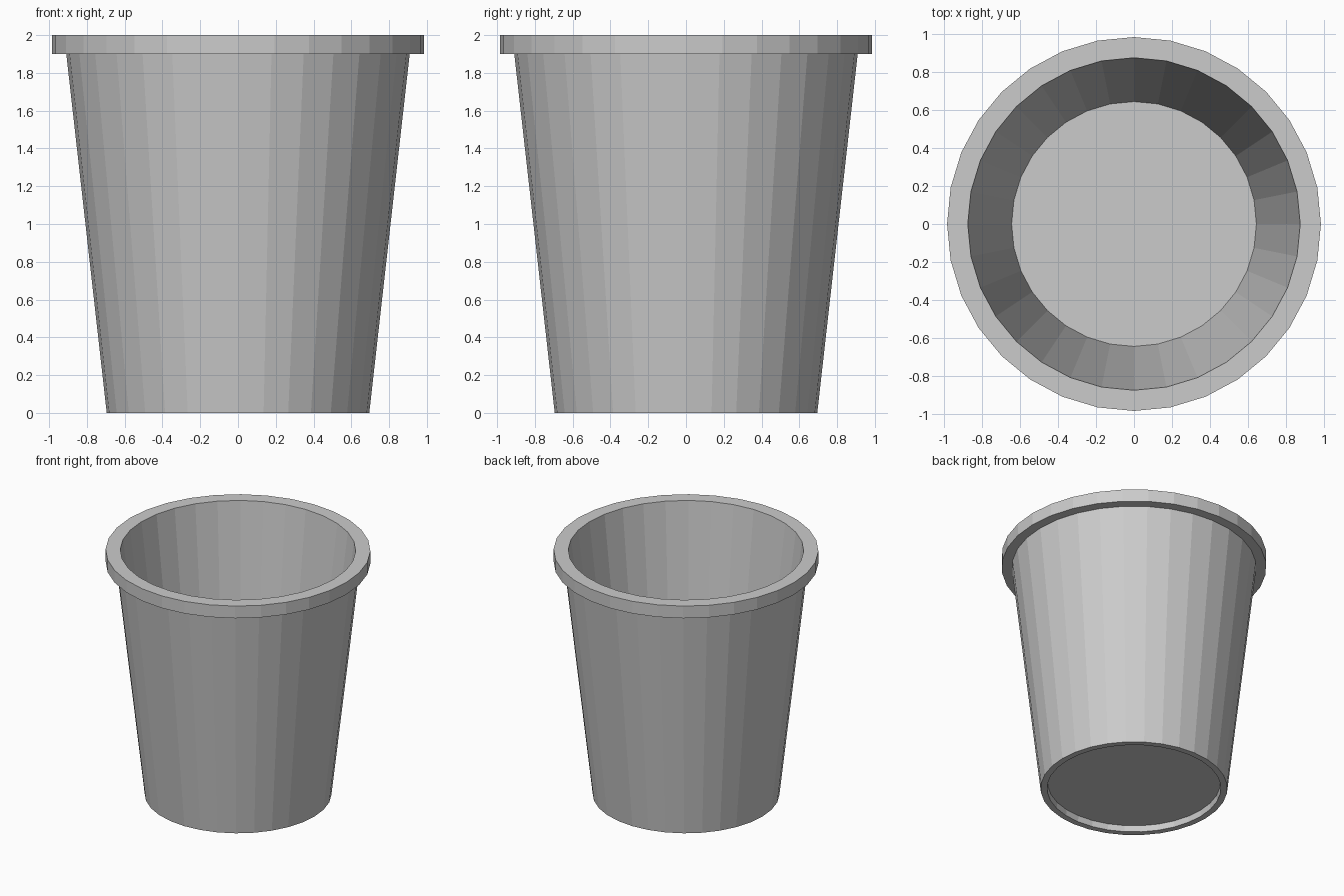
import bpy, bmesh
from math import cos, sin, tau

if "Cube" in bpy.data.objects:
    bpy.data.objects.remove(bpy.data.objects["Cube"])

SIDES = 32


def lathe(name, profile):
    """Spin an open (radius, z) profile round z; cap both end loops."""
    bm = bmesh.new()
    rings = [[bm.verts.new((r * cos(tau * i / SIDES), r * sin(tau * i / SIDES), z))
              for i in range(SIDES)] for r, z in profile]
    for a, b in zip(rings, rings[1:]):
        for i in range(SIDES):
            j = (i + 1) % SIDES
            bm.faces.new((a[i], a[j], b[j], b[i]))
    bm.faces.new(rings[0])
    bm.faces.new(rings[-1])
    bmesh.ops.recalc_face_normals(bm, faces=bm.faces)
    mesh = bpy.data.meshes.new(name)
    bm.to_mesh(mesh)
    bm.free()
    obj = bpy.data.objects.new(name, mesh)
    bpy.context.collection.objects.link(obj)
    return obj


# Tapered cup: recessed underside, foot ring, outer wall, rim, inner wall, floor
lathe("cup", [
    (0.643, 0.05),
    (0.647, 0.0),
    (0.695, 0.0),
    (0.909, 1.9),
    (0.985, 1.9),
    (0.985, 2.0),
    (0.876, 2.0),
    (0.645, 0.06),
])
